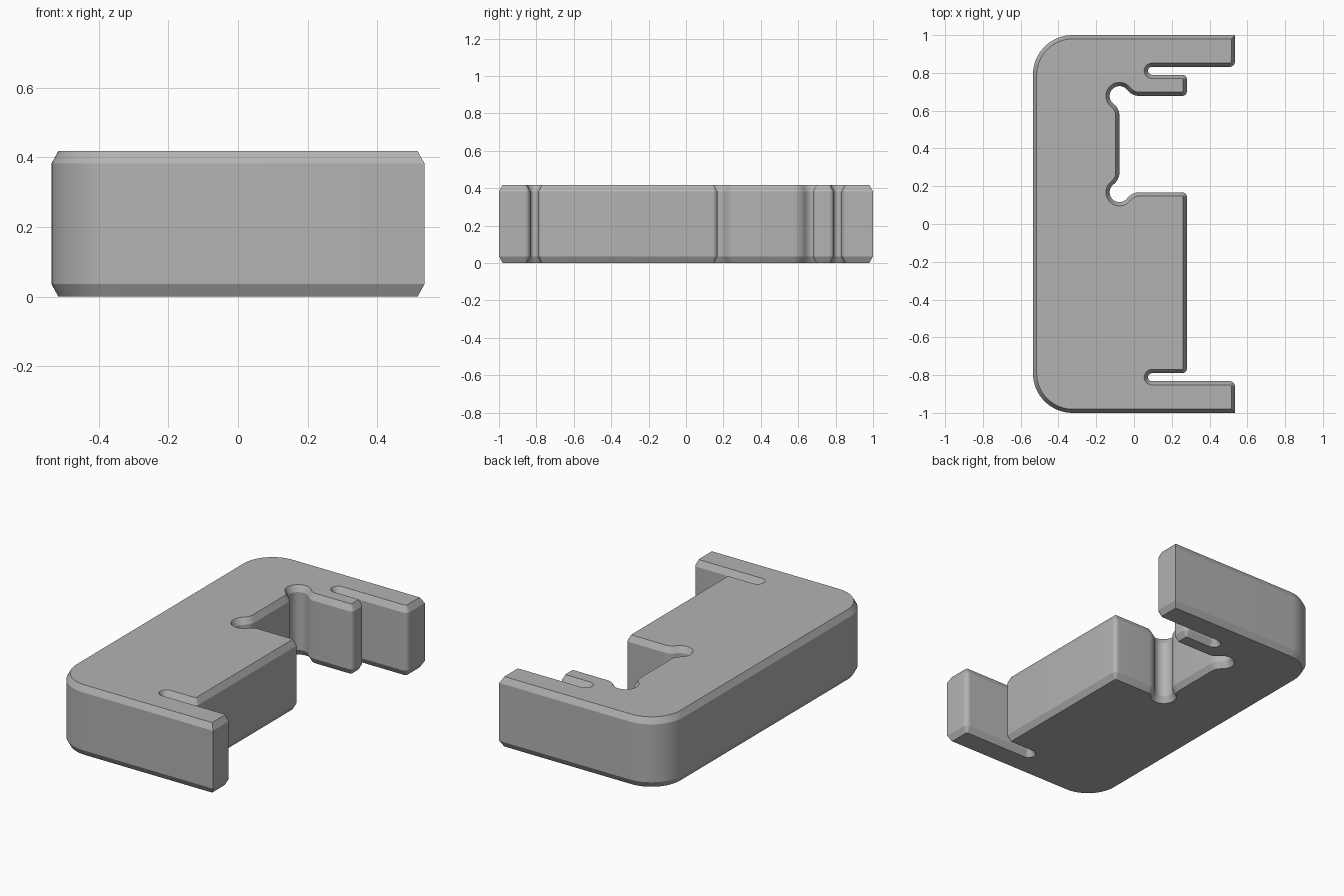
import bpy, bmesh, math

cube = bpy.data.objects.get("Cube")
if cube:
    bpy.data.objects.remove(cube, do_unlink=True)

HEIGHT, CHAMFER_IN, CHAMFER_UP = 0.418, 0.02, 0.036
X, Y = 0.535, 1.0             # half extents
ARM, TONGUE = 0.832, 0.79     # the two walls of each slot
FACE = 0.28                   # right face of the body
WALL, LOW, HIGH = -0.077, 0.168, 0.678   # pocket walls
RELIEF, BLEND = 0.052, 0.08   # corner relief radius and its blend radius
reach = math.sqrt(RELIEF ** 2 + 2 * RELIEF * BLEND)
tilt = math.degrees(math.atan2(BLEND, reach))

# The outline is a chain of arcs: centre x, centre y, radius, start, end.
# Rising angles are outer corners, falling angles are inner ones.
arcs = []


def arc(x, y, r, start, end):
    arcs.append((x, y, r, start, end))


def corner(x, y, r, start):
    """Rounded outer corner placed by its sharp corner point."""
    mid = math.radians(start + 45)
    arc(x - math.copysign(r, math.cos(mid)), y - math.copysign(r, math.sin(mid)), r, start, start + 90)


def slot(side):
    arc(0.095, side * (ARM + TONGUE) / 2, (ARM - TONGUE) / 2, 270, 90)


# Lower arm and body
corner(-X, -Y, 0.21, 180)
corner(X, -Y, 0, 270)
corner(X, -ARM, 0.03, 0)
slot(-1)
corner(FACE, -TONGUE, 0.025, 270)
corner(FACE, LOW, 0.025, 0)
# Lower pocket relief
arc(WALL + reach, LOW - BLEND, BLEND, 90, 180 - tilt)
arc(WALL, LOW, RELIEF, 360 - tilt, 90 + tilt)
arc(WALL - BLEND, LOW + reach, BLEND, 270 + tilt, 360)
# Upper pocket relief
arc(WALL - BLEND, HIGH - reach, BLEND, 0, 90 - tilt)
arc(WALL, HIGH, RELIEF, 270 - tilt, tilt)
arc(WALL + reach, HIGH + BLEND, BLEND, 180 + tilt, 270)
# Tongue and upper arm
corner(FACE, HIGH, 0.025, 270)
corner(FACE, TONGUE, 0.025, 0)
slot(1)
corner(X, ARM, 0.03, 270)
corner(X, Y, 0, 0)
corner(-X, Y, 0.21, 90)


def outline(inset):
    """Points of the outline moved inward by the inset."""
    points = []
    for x, y, r, start, end in arcs:
        if r == 0:
            mid = math.radians((start + end) / 2)
            points.append((x - math.copysign(inset, math.cos(mid)),
                           y - math.copysign(inset, math.sin(mid))))
            continue
        radius = r - inset if end > start else r + inset
        steps = max(6, round(abs(end - start) / (4 if r > 0.1 else 9)))
        for i in range(steps + 1):
            a = math.radians(start + (end - start) * i / steps)
            points.append((x + radius * math.cos(a), y + radius * math.sin(a)))
    return points


# Stack the outline into a solid with chamfered top and bottom edges
bm = bmesh.new()
levels = [(CHAMFER_IN, 0), (0, CHAMFER_UP), (0, HEIGHT - CHAMFER_UP), (CHAMFER_IN, HEIGHT)]
rings = [[bm.verts.new((x, y, z)) for x, y in outline(inset)] for inset, z in levels]
count = len(rings[0])
for lower, upper in zip(rings, rings[1:]):
    for i in range(count):
        j = (i + 1) % count
        bm.faces.new((lower[i], lower[j], upper[j], upper[i]))
bm.faces.new(rings[0][::-1])
bm.faces.new(rings[-1])

mesh = bpy.data.meshes.new("clip_bracket")
bm.to_mesh(mesh)
bm.free()
bracket = bpy.data.objects.new("clip_bracket", mesh)
bpy.context.collection.objects.link(bracket)

grey = bpy.data.materials.new("plain_grey")
grey.use_nodes = True
colour = (0.45, 0.45, 0.45, 1)
grey.diffuse_color = colour
grey.node_tree.nodes["Principled BSDF"].inputs["Base Color"].default_value = colour
mesh.materials.append(grey)

# Smooth curves, crisp chamfers
bpy.ops.object.select_all(action="DESELECT")
bracket.select_set(True)
bpy.context.view_layer.objects.active = bracket
bpy.ops.object.shade_smooth_by_angle(angle=math.radians(25))
